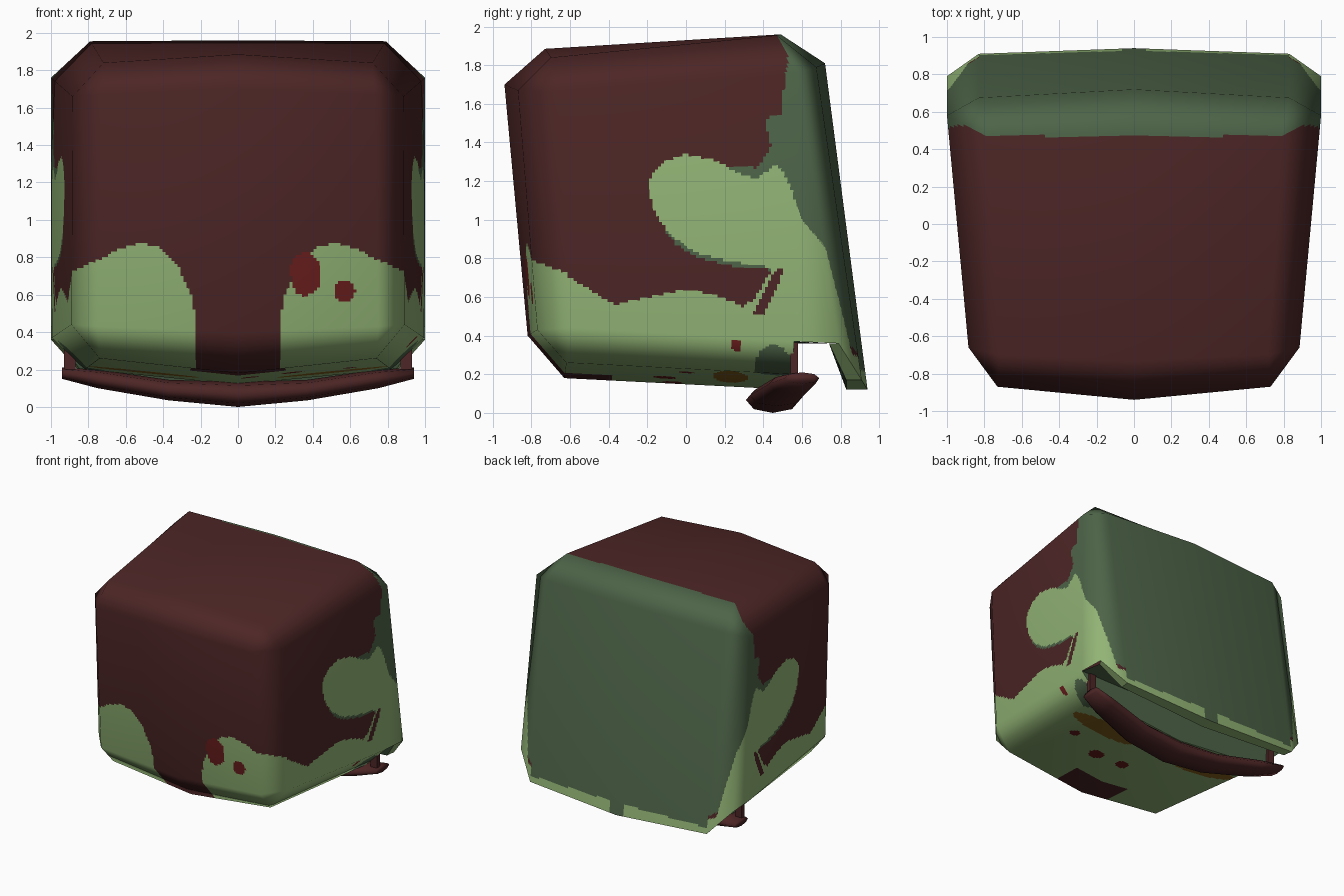
import bpy, bmesh, math
from mathutils import Vector as V

if "Cube" in bpy.data.objects:
    bpy.data.objects.remove(bpy.data.objects["Cube"])

# ---- flat colours
def mat(name, r, g, b):
    m = bpy.data.materials.new(name)
    m.diffuse_color = (r, g, b, 1)
    m.use_nodes = True
    m.node_tree.nodes["Principled BSDF"].inputs["Base Color"].default_value = m.diffuse_color
    return m

MATS = [mat("dark_red", .075, .019, .019), mat("light_green", .29, .46, .18),
        mat("dark_green", .075, .128, .065), mat("bright_red", .15, .013, .013),
        mat("ochre", .24, .12, .012)]
RED, LIGHT, DARK, BRIGHT, OCHRE = range(5)

# ---- painted outlines: front as (|x|, z), side as (y, z)
FRONT_LIGHT = [(.23, 0), (.225, .45), (.25, .6), (.32, .75), (.42, .85), (.52, .88),
               (.62, .85), (.75, .785), (.88, .73), (1.1, .7), (1.1, 0)]
SIDE_LIGHT = [(-1, 0), (-1, .95), (-.82, .84), (-.6, .7), (-.37, .56), (-.2, .6), (0, .64),
              (.15, .61), (.3, .55), (.36, .6), (.45, .75), (.2, .79), (.05, .83), (-.08, .92),
              (-.17, 1.05), (-.2, 1.2), (-.12, 1.3), (0, 1.34), (.15, 1.31), (.27, 1.24),
              (.36, 1.21), (.47, 1.29), (.53, 1.2), (.6, 1), (.72, .86), (.8, .55),
              (.86, .3), (1.1, .24), (1.1, 0)]
SIDE_DARK = [(.51, 2.1), (.53, 1.85), (.49, 1.55), (.41, 1.52), (.44, 1.38), (.37, 1.27),
             (.2, 1.27), (.33, 1.15), (.7, .5), (1.1, .1), (1.1, 2.1)]
SIDE_TRIM = [(-.13, .97), (-.05, .87), (.05, .81), (.2, .765), (.44, .74), (.44, .78)]
SIDE_SLASH = [(.35, .52), (.4, .5), (.51, .74), (.46, .74)]

def inside(poly, u, v):
    hit = False
    for (a, b), (c, d) in zip(poly, poly[1:] + poly[:1]):
        if (b > v) != (d > v) and u < a + (v - b) * (c - a) / (d - b):
            hit = not hit
    return hit

def near(u, v, cu, cv, ru, rv):
    return ((u - cu) / ru) ** 2 + ((v - cv) / rv) ** 2 < 1

def paint(kind, p):
    x, y, z = p
    ax = abs(x)
    if kind == "front":
        if near(x, z, .36, .71, .085, .115) and x + .25 * z > .46 or near(x, z, .57, .62, .056, .06):
            return BRIGHT
        return LIGHT if inside(FRONT_LIGHT, ax, z) else RED
    if kind == "side":
        if inside(SIDE_SLASH, y, z):
            return RED
        if inside(SIDE_LIGHT, y, z):
            return LIGHT
        return DARK if inside(SIDE_DARK, y, z) or inside(SIDE_TRIM, y, z) else RED
    if kind == "top":
        return DARK if y > .47 + max(0, ax - .85) * .4 else RED
    if kind == "back":
        return LIGHT if z < .22 and ax > .06 else DARK
    if kind == "bottom":
        if ax < .25 and y < -.38:
            return RED
        if near(ax, y, .5, .23, .3, .09):
            return OCHRE
        for cx, cy, r in ((.29, -.11, .06), (.06, -.07, .05), (.6, 0, .04), (.93, .26, .03)):
            if near(x, y, cx, cy, r, r):
                return BRIGHT
        return DARK if near(ax, y, .84, .46, .12, .1) else LIGHT
    return DARK

# ---- control cage of the right half of the body: f/b, t/b, then facing axis; m = centre line
P = {k: V(v) for k, v in dict(
    ftx=(.885, -.66, 1.66), fty=(.73, -.87, 1.67), ftz=(.72, -.70, 1.84),
    mfty=(0, -.94, 1.70), mftz=(0, -.73, 1.885),
    fbx=(.89, -.60, .44), fby=(.75, -.77, .43), fbz=(.74, -.62, .26),
    mfby=(0, -.82, .40), mfbz=(0, -.63, .18),
    btx=(1, .58, 1.76), bty=(.83, .675, 1.79), btz=(.79, .47, 1.955),
    mbty=(0, .72, 1.81), mbtz=(0, .49, 1.96),
    bbx=(1, .79, .36), bby=(.83, .91, .17), mbby=(0, .94, .12),
    nx=(.995, .56, .37), nz=(.82, .55, .2), mnz=(0, .55, .12), mnu=(0, .57, .36),
    c=(.97, .74, .36), mc=(0, .74, .36), bi=(.82, .83, .17), mbi=(0, .83, .12)).items()}

PANELS = [("front", "mfty fty fby mfby"), ("front", "mftz ftz fty mfty"),
          ("front", "fty ftx fbx fby"), ("front", "mfby fby fbz mfbz"),
          ("front", "ftz ftx fty fty"), ("front", "fby fbx fbz fbz"),
          ("top", "mftz ftz btz mbtz"), ("side", "ftz btz btx ftx"),
          ("side", "ftx btx nx fbx"), ("side", "btx bbx nx nx"), ("side", "bty btx bbx bby"),
          ("back", "mbty bty bby mbby"), ("back", "mbtz btz bty mbty"), ("back", "btz btx bty bty"),
          ("bottom", "fbx nx nz fbz"), ("bottom", "mfbz fbz nz mnz"),
          ("inner", "mnz nz nx mnu"), ("inner", "mnu nx c mc"), ("flap", "mc c bi mbi"),
          ("rim", "mbi bi bby mbby"), ("rim", "bbx c bi bby")]

def panel_normal(kind, q):
    n = (q[2] - q[0]).cross(q[3] - q[1])      # area weighted
    mid = sum(q, V()) / 4 - V((0, 0, 1))
    if (n.dot(mid) < 0) != (kind == "flap"):
        n = -n
    return n

# smooth normals at the cage points
panels = [(k, s.split()) for k, s in PANELS]
HARD = ("inner", "flap", "rim")
cage_n = {k: V() for k in P}
for kind, names in panels:
    if kind not in HARD:
        n = panel_normal(kind, [P[i] for i in names])
        for i in set(names):
            cage_n[i] += n
for k in cage_n:
    if k[0] == "m":
        cage_n[k].x = 0
    if cage_n[k].length > 0:
        cage_n[k].normalize()

# ---- body: each cage panel becomes a fine grid so the paint can follow its outlines
STEP = .0165
verts, normals, faces, cols, lookup = [], [], [], [], {}

def lerp4(q, u, v):
    return q[0].lerp(q[1], u).lerp(q[3].lerp(q[2], u), v)

def add_panel(pid, kind, q, ns, fn):
    step = STEP if kind not in HARD else .1
    nu = max(1, math.ceil(max((q[1] - q[0]).length, (q[2] - q[3]).length) / step))
    nv = max(1, math.ceil(max((q[3] - q[0]).length, (q[2] - q[1]).length) / step))
    ids = []
    for j in range(nv + 1):
        for i in range(nu + 1):
            p = lerp4(q, i / nu, j / nv)
            key = (round(p.x, 5), round(p.y, 5), round(p.z, 5), pid if kind in HARD else -1)
            if key not in lookup:
                lookup[key] = len(verts)
                verts.append(p)
                normals.append(lerp4(ns, i / nu, j / nv).normalized())
            ids.append(lookup[key])
    for j in range(nv):
        for i in range(nu):
            a = j * (nu + 1) + i
            f = list(dict.fromkeys((ids[a], ids[a + 1], ids[a + nu + 2], ids[a + nu + 1])))
            if len(f) < 3:
                continue
            ps = [verts[k] for k in f]
            if (ps[1] - ps[0]).cross(ps[2] - ps[0]).dot(fn) < 0:
                f.reverse()
            faces.append(f)
            mid = sum(ps, V()) / len(ps)
            cols.append(LIGHT if kind == "rim" else paint(kind, mid))

for pid, (kind, names) in enumerate(panels):
    q = [P[i] for i in names]
    fn = panel_normal(kind, q)
    ns = [fn.normalized()] * 4 if kind in HARD else [cage_n[i] for i in names]
    for s in (1, -1):
        flip = lambda w: V((w.x * s, w.y, w.z))
        add_panel(pid * 2 + (s > 0), kind, [flip(p) for p in q], [flip(n) for n in ns], flip(fn))

def make(name, verts, faces, cols, smooth=True):
    me = bpy.data.meshes.new(name)
    me.from_pydata([tuple(v) for v in verts], [], faces)
    for m in MATS:
        me.materials.append(m)
    me.polygons.foreach_set("material_index", cols)
    me.polygons.foreach_set("use_smooth", [smooth] * len(faces))
    me.update()
    ob = bpy.data.objects.new(name, me)
    bpy.context.collection.objects.link(ob)
    return ob

body = make("hooded_block", verts, faces, cols)
body.data.normals_split_custom_set_from_vertices([tuple(n) for n in normals])

# ---- curved collar under the body: eight-sided sections lofted across x
half = [(.94, .6, .18, .09, .03), (.75, .55, .15, .12, .05), (.37, .47, .09, .14, .055)]
rings = half + [(0, .45, .067, .14, .067)] + [(-h[0], *h[1:]) for h in reversed(half)]
N = 8
cv = [(x, y + ry * math.cos(math.tau * k / N), z + rz * math.sin(math.tau * k / N))
      for x, y, z, ry, rz in rings for k in range(N)]
cf = [(r * N + k, r * N + (k + 1) % N, (r + 1) * N + (k + 1) % N, (r + 1) * N + k)
      for r in range(len(rings) - 1) for k in range(N)]
cf += [tuple(range(N)), tuple(range(len(cv) - N, len(cv)))]
collar = make("collar", cv, cf, [RED] * len(cf))
bm = bmesh.new()
bm.from_mesh(collar.data)
bmesh.ops.recalc_face_normals(bm, faces=bm.faces)
bm.to_mesh(collar.data)
bm.free()

# ---- small straps joining the collar ends to the body
for s, side in ((1, "right"), (-1, "left")):
    bpy.ops.mesh.primitive_cube_add(size=1, location=(s * .9, .56, .27))
    strap = bpy.context.object
    strap.name = "collar_strap_" + side
    strap.scale = (.06, .04, .19)
    strap.data.materials.append(MATS[RED])
